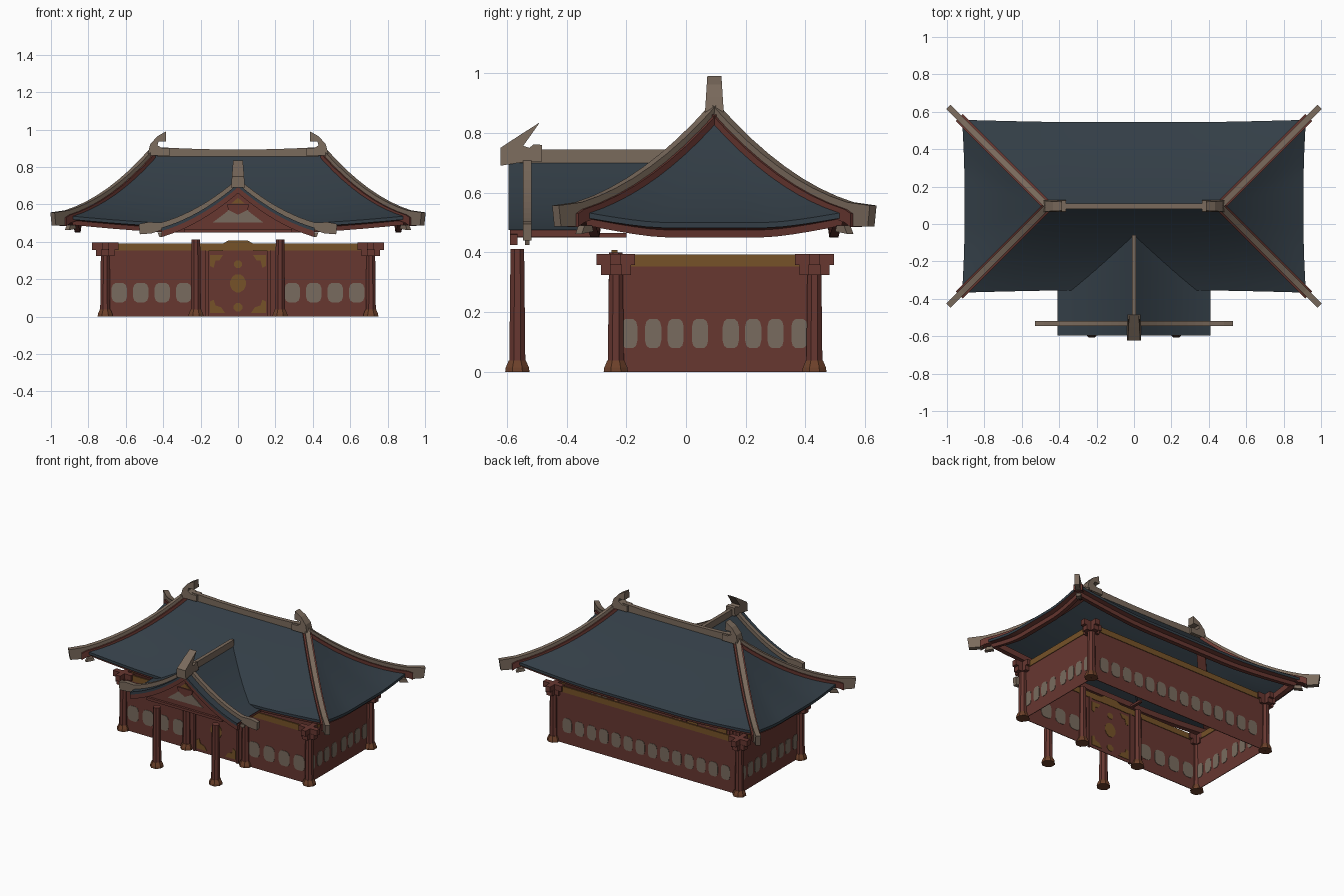
import bpy, bmesh, math
from mathutils import Vector

if "Cube" in bpy.data.objects:
    bpy.data.objects.remove(bpy.data.objects["Cube"])

def material(name, rgb):
    m = bpy.data.materials.new(name)
    m.diffuse_color = (*rgb, 1)
    m.use_nodes = True
    m.node_tree.nodes["Principled BSDF"].inputs["Base Color"].default_value = m.diffuse_color
    return m

RED = material("red_lacquer", (0.135, 0.038, 0.030))
ROOF = material("slate_blue_tile", (0.033, 0.048, 0.062))
STONE = material("grey_brown_ridge", (0.195, 0.145, 0.108))
PLASTER = material("window_grey", (0.190, 0.148, 0.112))
OCHRE = material("ochre", (0.18, 0.085, 0.021))
BASE = material("bronze_base", (0.15, 0.052, 0.023))

def finish(name, bm, mat, smooth=False):
    bmesh.ops.remove_doubles(bm, verts=bm.verts, dist=1e-5)
    bmesh.ops.recalc_face_normals(bm, faces=bm.faces)
    me = bpy.data.meshes.new(name)
    bm.to_mesh(me)
    bm.free()
    ob = bpy.data.objects.new(name, me)
    bpy.context.collection.objects.link(ob)
    me.materials.append(mat)
    if smooth:
        bpy.ops.object.select_all(action='DESELECT')
        ob.select_set(True)
        bpy.context.view_layer.objects.active = ob
        bpy.ops.object.shade_smooth_by_angle(angle=math.radians(30))
    return ob

def slab(name, pts, place, d0, d1, mat):
    """Extrude a 2D outline between two depths; place(p, q, d) gives the 3D point."""
    bm = bmesh.new()
    a = [bm.verts.new(place(p, q, d0)) for p, q in pts]
    b = [bm.verts.new(place(p, q, d1)) for p, q in pts]
    bm.faces.new(a)
    bm.faces.new(b[::-1])
    n = len(pts)
    for i in range(n):
        bm.faces.new((a[i], a[(i + 1) % n], b[(i + 1) % n], b[i]))
    return finish(name, bm, mat)

def xz(p, q, d): return (p, d, q)
def yz(p, q, d): return (d, p, q)

def box(name, x0, x1, y0, y1, z0, z1, mat):
    return slab(name, [(x0, z0), (x1, z0), (x1, z1), (x0, z1)], xz, y0, y1, mat)

def rows(name, rings, mat, closed, smooth=False):
    """Skin a list of equal-length point rows."""
    bm = bmesh.new()
    vs = [[bm.verts.new(p) for p in r] for r in rings]
    n = len(vs[0])
    for a, b in zip(vs, vs[1:]):
        for i in range(n if closed else n - 1):
            j = (i + 1) % n
            bm.faces.new((a[i], a[j], b[j], b[i]))
    return finish(name, bm, mat, smooth)

def oval(cx, cz, rx, rz, n=12, e=0.6):
    f = lambda v: math.copysign(abs(v) ** e, v)
    return [(cx + rx * f(math.cos((i + .5) * math.tau / n)),
             cz + rz * f(math.sin((i + .5) * math.tau / n))) for i in range(n)]

# ---- main hipped roof -------------------------------------------------
CY = 0.095
def roof_z(s): return 0.87 - 0.37 * (1.4 * s - 0.4 * s * s)

def ring(s, inset=0, dz=0, n=16):
    hx, hy = 0.46 + 0.447 * s - inset, max(0.45 * s - inset, 0)
    out = []
    for k in range(4):
        for i in range(n):
            t = -1 + 2 * i / n
            lift = max(0, (abs(t) - .4) / .6) ** 1.4 * s * s
            p = [(t, -1), (1, t), (-t, 1), (-1, -t)][k]
            g = 0.012 * lift
            out.append((p[0] * (hx + g), CY + p[1] * (hy + g), roof_z(s) + 0.04 * lift + dz))
    return out

N = 10
rows("main_roof", [ring(i / N) for i in range(N + 1)] + [ring(1, 0, -.018)], ROOF, True, True)
rows("eave_fascia", [ring(1, .002, -.016), ring(1, .03, -.025), ring(1, .035, -.05), ring(1, .065, -.05),
                     ring(1, .07, -.015)], RED, True)

# hip ridges, the red boards under them, and hanging bells
S = [i / 8 for i in range(9)]
U = [0.455 * s for s in S]
Z = [roof_z(s) + 0.04 * s * s for s in S]
r2 = math.sqrt(.5)
for sx in (-1, 1):
    for sy in (-1, 1):
        def diag(u, z, d):
            return (sx * (0.46 + u + d * r2), CY + sy * (u - d * r2), z)
        top = [(u, z + .028) for u, z in zip(U, Z)]
        low = [(u, z - .02) for u, z in zip(U, Z)][::-1]
        slab("hip_ridge", top + [(.532, .557), (.525, .487), (.465, .487)] + low, diag, -.016, .016, STONE)
        slab("hip_board", [(u, z + .004) for u, z in zip(U, Z)] + [(.475, .53), (.475, .485)]
             + [(u, z - .04) for u, z in zip(U, Z)][::-1], diag, -.027, .027, RED)
        slab("corner_bell", [(.42, .49), (.445, .49), (.455, .462), (.415, .47)], diag, -.015, .015, STONE)

# top ridge with upturned ends
xs = [-.43 + .86 * i / 12 for i in range(13)]
slab("main_ridge", [(x, .893 + .07 * x * x) for x in xs] + [(.43, .855), (-.43, .855)], xz, CY - .014, CY + .014, STONE)
for s in (-1, 1):
    fin = [(.385, .99), (.433, .963), (.470, .92), (.485, .86), (.364, .86), (.364, .9), (.405, .9),
           (.43, .915), (.425, .935), (.385, .935)]
    def taper(p, q, d): return (s * p, CY + d * (1 - 2 * max(q - .86, 0)), q)
    slab("ridge_finial", fin, taper, -.032, .032, STONE)

# ---- hall walls (thin, seen from both sides) ---------------------------
X, YF, YB, H = .70, -.235, .43, .392
for y in (YF, YB):
    box("long_wall", -X, X, y - .002, y + .002, 0, H, RED)
for x in (-X, X):
    box("end_wall", x - .002, x + .002, YF, YB, 0, H, RED)
    box("end_top_band", x - .006, x + .006, YF, YB, .352, H, OCHRE)
    for y in (-.19, -.11, -.035, .047, .15, .225, .30, .38):
        slab("end_window", oval(y, .128, .028, .05), yz, x - .0045, x + .0045, PLASTER)
box("back_top_band", -X, X, YB - .006, YB + .006, .352, H, OCHRE)
box("front_top_band", -X, X, YF - .006, YF + .006, .352, H, OCHRE)
for i in range(14):
    slab("back_window", oval(-.605 + i * 1.21 / 13, .128, .035, .05), xz, YB - .0045, YB + .0045, PLASTER)
for s in (-1, 1):
    for x in (.29, .405, .52, .635):
        slab("front_window", oval(s * x, .128, .042, .053), xz, YF - .0045, YF + .0045, PLASTER)

# ---- door with ochre fittings ------------------------------------------
def fitting(pts): slab("door_fitting", pts, xz, YF - .0048, YF + .0048, OCHRE)
fitting(oval(0, .178, .043, .05, 12, 1))
fitting(oval(0, .28, .024, .022, 8, 1))
fitting(oval(0, .05, .026, .024, 8, 1))
for s in (-1, 1):
    fitting([(s * .15, .02), (s * .07, .02), (s * .09, .05), (s * .12, .06), (s * .13, .09), (s * .15, .08)])
    fitting([(s * .15, .33), (s * .08, .33), (s * .10, .30), (s * .12, .30), (s * .13, .26), (s * .15, .27)])
    box("door_jamb", s * .165 - .008, s * .165 + .008, YF - .012, YF + .008, 0, .355, RED)
slab("door_lintel", [(-.17, .35), (-.09, .35), (-.05, .37), (.05, .37), (.09, .35), (.17, .35), (.17, .385),
                     (.08, .39), (.05, .408), (-.05, .408), (-.08, .39), (-.17, .385)], xz, YF - .014, YF + .006, OCHRE)

# ---- pillars, flared bases and bracket blocks ---------------------------
def circle(x, y, z, r, n=8):
    return [(x + r * math.cos((i + .5) * math.tau / n), y + r * math.sin((i + .5) * math.tau / n), z) for i in range(n)]

def pillar(x, y, top, r=.029):
    rows("pillar", [circle(x, y, .035, r), circle(x, y, top, r * .85), circle(x, y, top, .0005)], RED, True)
    rows("pillar_base", [circle(x, y, 0, .0005), circle(x, y, 0, .044), circle(x, y, .014, .042),
                         circle(x, y, .038, .031), circle(x, y, .038, .0005)], BASE, True)

for sx in (-1, 1):
    for y in (YF, YB):
        x = sx * .71
        pillar(x, y, .39)
        box("bracket_low_x", x - .05, x + .05, y - .02, y + .02, .325, .36, RED)
        box("bracket_low_y", x - .02, x + .02, y - .05, y + .05, .325, .36, RED)
        box("bracket_arm_x", x - .07, x + .07, y - .018, y + .018, .357, .395, RED)
        box("bracket_arm_y", x - .018, x + .018, y - .065, y + .065, .357, .395, RED)
    pillar(sx * .225, YF, .40)
    pillar(sx * .225, -.565, .412)
    box("porch_tie_beam", sx * .225 - .01, sx * .225 + .01, -.565, -.20, .45, .465, RED)
    box("porch_eave_beam", sx * .39 - .012, sx * .39 + .012, -.59, -.30, .452, .475, RED)

# ---- porch gable roof ---------------------------------------------------
def pz(x):
    a = abs(x) / .41
    return .71 - .235 * (1.5 * a - .5 * a * a)

def back_y(z):
    """Where the porch roof meets the front slope of the main roof."""
    k = (.87 - z) / .37
    s = (1.4 - math.sqrt(max(1.96 - 1.6 * k, 0))) / .8
    return CY - .45 * min(s, 1) + .012

px = [-.41 + .82 * i / 20 for i in range(21)]
rows("porch_roof", [[(x, back_y(pz(x)), pz(x)) for x in px], [(x, -.595, pz(x)) for x in px],
                    [(x, -.595, pz(x) - .018) for x in px]], ROOF, False, True)
slab("bargeboard", [(x, pz(x) - .016) for x in px] + [(x, pz(x) - .05) for x in px[::-1]], xz, -.59, -.565, RED)
gx = [x for x in px if abs(x) < .30]
slab("pediment", [(x, pz(x) - .04) for x in gx] + [(.29, .452), (-.29, .452)], xz, -.572, -.560, RED)
slab("pediment_panel", [(-.135, .503), (.135, .503), (.06, .56), (.03, .595), (-.03, .595), (-.06, .56)],
     xz, -.577, -.570, PLASTER)
slab("pediment_boss", [(0, .545), (.05, .57), (.06, .6), (-.06, .6), (-.05, .57)], xz, -.581, -.575, RED)
slab("pediment_tip", [(-.035, .605), (.035, .605), (0, .635)], xz, -.578, -.570, OCHRE)
box("pediment_beam", -.29, .29, -.588, -.55, .45, .468, RED)

# porch ridges and front ornament
box("porch_ridge", -.012, .012, -.58, -.06, .695, .745, STONE)
for s in (-1, 1):
    bx = [.41 * i / 10 for i in range(11)]
    slab("gable_ridge", [(s * x, pz(x) + .028) for x in bx] + [(s * .48, .505), (s * .53, .495), (s * .525, .44),
         (s * .46, .445)] + [(s * x, pz(x) - .012) for x in bx[::-1]], xz, -.546, -.518, STONE)
    slab("gable_ridge_bell", [(s * .40, .45), (s * .43, .45), (s * .42, .425), (s * .39, .43)], xz, -.54, -.525, STONE)
orn = [(-.622, .69), (-.622, .75), (-.55, .797), (-.49, .835), (-.525, .785), (-.545, .757), (-.525, .75),
       (-.51, .762), (-.483, .76), (-.483, .705), (-.56, .70)]
slab("porch_finial", orn, lambda p, q, d: (d * (1 - 2 * (q - .69)), p, q), -.037, .037, STONE)
